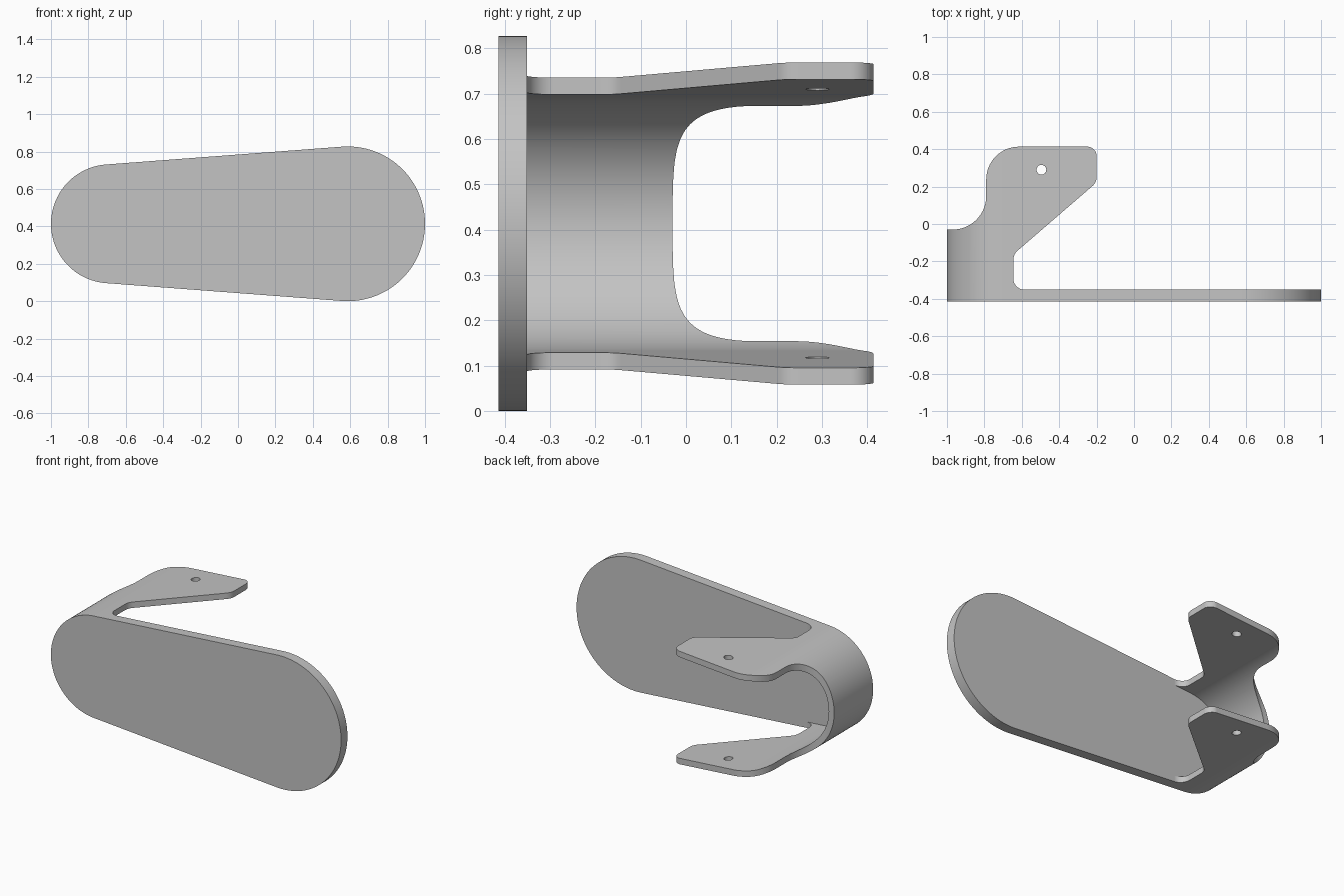
import bpy
import bmesh
from math import acos, cos, pi, sin, tan
from mathutils import Vector

if "Cube" in bpy.data.objects:
    bpy.data.objects.remove(bpy.data.objects["Cube"], do_unlink=True)

HALF = 0.4135      # half of the height and of the depth
FLOOR = -0.351     # back face of the front plate
WALL = 0.037       # thickness of the curved wall

grey = bpy.data.materials.new("plain grey")
grey.use_nodes = True
grey.diffuse_color = (0.55, 0.55, 0.55, 1)
grey.node_tree.nodes["Principled BSDF"].inputs["Base Color"].default_value = grey.diffuse_color


def arc(cx, cy, r, start, end, steps):
    angles = [start + (end - start) * i / steps for i in range(steps + 1)]
    return [(cx + r * cos(a), cy + r * sin(a)) for a in angles]


def tapered_outline(inset):
    """Two end circles of different size joined by tangent lines."""
    left, right = 0.318, HALF
    cl, cr = left - 1, 1 - right
    t = acos((left - right) / (cr - cl))
    return (arc(cr, HALF, right - inset, -t, t, 64)
            + arc(cl, HALF, left - inset, t, 2 * pi - t, 64))


def rounded(corners, steps=14):
    """Polygon from (x, y, fillet radius) corners."""
    points = []
    for i, (x, y, r) in enumerate(corners):
        p = Vector((x, y))
        if r == 0:
            points.append((x, y))
            continue
        a = (Vector(corners[i - 1][:2]) - p).normalized()
        b = (Vector(corners[(i + 1) % len(corners)][:2]) - p).normalized()
        half = a.angle(b) / 2
        centre = p + (a + b).normalized() * r / sin(half)
        start = p + a * r / tan(half) - centre
        end = p + b * r / tan(half) - centre
        sweep = pi - 2 * half
        for k in range(steps + 1):
            f = k / steps
            v = (start * sin((1 - f) * sweep) + end * sin(f * sweep)) / sin(sweep)
            points.append(tuple(centre + v))
    return points


def prism(name, points, low, high, place):
    """Extrude a 2D outline from low to high along the axis set by place."""
    bm = bmesh.new()
    ends = [[bm.verts.new(place(u, v, w)) for u, v in points] for w in (low, high)]
    for end in ends:
        bm.faces.new(end)
    n = len(points)
    for i in range(n):
        j = (i + 1) % n
        bm.faces.new((ends[0][i], ends[0][j], ends[1][j], ends[1][i]))
    bmesh.ops.recalc_face_normals(bm, faces=bm.faces)
    mesh = bpy.data.meshes.new(name)
    bm.to_mesh(mesh)
    bm.free()
    mesh.materials.append(grey)
    obj = bpy.data.objects.new(name, mesh)
    bpy.context.collection.objects.link(obj)
    return obj


def along_y(u, v, w):
    return (u, w, v)


def along_z(u, v, w):
    return (u, v, w)


# Solid tapered block, later hollowed and trimmed
bracket = prism("bracket", tapered_outline(0), -HALF, 0.5, along_y)

# Hollow behind the front plate
cavity = prism("cavity_cutter", tapered_outline(WALL), FLOOR, 0.6, along_y)

# Plan shape: front plate, neck and the two mounting ears
plan = rounded([
    (-1.1, -0.5, 0), (1.1, -0.5, 0), (1.1, FLOOR, 0),
    (-0.645, FLOOR, 0.06), (-0.645, -0.162, 0.065),
    (-0.2, 0.222, 0.065), (-0.2, HALF, 0.05),
    (-0.79, HALF, 0.175), (-0.79, -0.03, 0.18), (-1.1, -0.03, 0)])
trim = prism("plan_cutter", plan, -0.2, 1.1, along_z)

# Bolt hole through both ears
hole = prism("hole_cutter", arc(-0.495, 0.29, 0.026, 0, 2 * pi * 31 / 32, 31),
             -0.3, 1.2, along_z)

bpy.ops.object.select_all(action="DESELECT")
bpy.context.view_layer.objects.active = bracket
bracket.select_set(True)
for cutter, operation in ((cavity, "DIFFERENCE"), (trim, "INTERSECT"), (hole, "DIFFERENCE")):
    mod = bracket.modifiers.new(cutter.name, "BOOLEAN")
    mod.object = cutter
    mod.operation = operation
    mod.solver = "EXACT"
    bpy.ops.object.modifier_apply(modifier=mod.name)
    bpy.data.objects.remove(cutter, do_unlink=True)

# Smooth curves with crisp rims
bpy.ops.object.shade_smooth_by_angle(angle=pi / 6)
weighted = bracket.modifiers.new("even shading", "WEIGHTED_NORMAL")
weighted.keep_sharp = True
